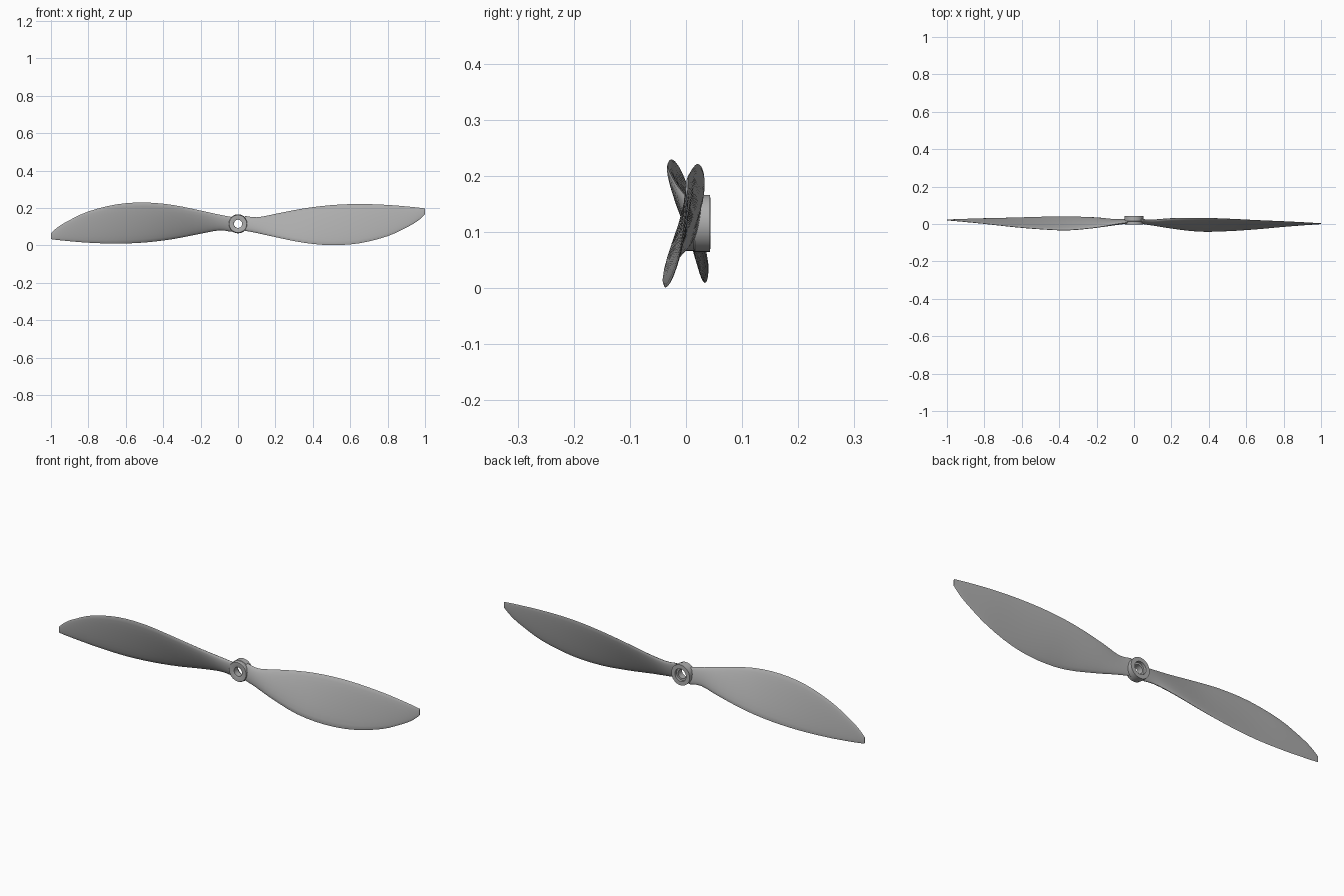
import bpy, bmesh, math

if "Cube" in bpy.data.objects:
    bpy.data.objects.remove(bpy.data.objects["Cube"])

CZ = 0.115          # height of the hub axis
TILT = -0.01        # slight yaw of the whole propeller

grey = bpy.data.materials.new("dark_grey")
grey.diffuse_color = (0.42, 0.42, 0.42, 1)
grey.use_nodes = True
grey.node_tree.nodes["Principled BSDF"].inputs["Base Color"].default_value = grey.diffuse_color

# Blade stations: x, lower edge z, y, upper edge z, y, thickness
STATIONS = [
    (0.036, 0.078, 0.008, 0.158, 0.024, 0.020),
    (0.10, 0.066, -0.002, 0.150, 0.022, 0.023),
    (0.20, 0.044, -0.020, 0.168, 0.032, 0.022),
    (0.35, 0.014, -0.036, 0.197, 0.036, 0.020),
    (0.50, 0.001, -0.032, 0.215, 0.033, 0.018),
    (0.65, 0.011, -0.021, 0.221, 0.027, 0.015),
    (0.80, 0.049, -0.006, 0.216, 0.022, 0.012),
    (0.90, 0.095, 0.003, 0.208, 0.018, 0.009),
    (0.96, 0.130, 0.008, 0.202, 0.015, 0.007),
    (1.00, 0.165, 0.011, 0.197, 0.013, 0.004),
]


def catmull(p0, p1, p2, p3, t):
    return [0.5 * (2*b + (c - a)*t + (2*a - 5*b + 4*c - d)*t*t + (3*b - a - 3*c + d)*t**3)
            for a, b, c, d in zip(p0, p1, p2, p3)]


def refine(st, sub=3):
    out = []
    last = len(st) - 1
    for i in range(last):
        ps = [st[max(0, min(last, i + k))] for k in (-1, 0, 1, 2)]
        out += [catmull(*ps, k / sub) for k in range(sub)]
    return out + [list(st[-1])]


def finish(name, bm, angle):
    bmesh.ops.recalc_face_normals(bm, faces=bm.faces)
    me = bpy.data.meshes.new(name)
    bm.to_mesh(me)
    bm.free()
    me.materials.append(grey)
    ob = bpy.data.objects.new(name, me)
    bpy.context.collection.objects.link(ob)
    ob.rotation_euler.z = TILT
    bpy.ops.object.select_all(action='DESELECT')
    ob.select_set(True)
    bpy.context.view_layer.objects.active = ob
    bpy.ops.object.shade_smooth_by_angle(angle=math.radians(angle))
    return ob


def blade(name, side):
    bm = bmesh.new()
    n = 20
    rings = []
    for x, zb, yb, zt, yt, th in refine(STATIONS):
        dy, dz = yt - yb, zt - zb
        length = math.hypot(dy, dz)
        ny, nz = -dz / length, dy / length      # normal toward the front
        ring = []
        for k in range(n):
            a = 2 * math.pi * k / n
            u = (1 - math.cos(a)) / 2
            h = math.sin(a) * th * (0.58 if math.sin(a) > 0 else 0.42)
            y = yb + dy * u + ny * h
            z = zb + dz * u + nz * h - CZ
            # the second blade is the first turned half way round the axis
            ring.append(bm.verts.new((side * x, y, CZ + side * z)))
        rings.append(ring)
    for r, s in zip(rings, rings[1:]):
        for k in range(n):
            j = (k + 1) % n
            bm.faces.new((r[k], r[j], s[j], s[k]))
    bm.faces.new(rings[0])
    bm.faces.new(rings[-1])
    return finish(name, bm, 50)


# Two twisted blades
blade("right_blade", 1)
blade("left_blade", -1)

# Lathed hub with through hole and a wider recess at the back: radius, y
profile = [(0.022, 0.0), (0.034, -0.003), (0.047, -0.003), (0.049, 0.0), (0.049, 0.014),
           (0.051, 0.016), (0.051, 0.043), (0.031, 0.043), (0.031, 0.030), (0.022, 0.030)]
bm = bmesh.new()
seg = 32
cols = []
for i in range(seg):
    a = 2 * math.pi * i / seg
    cols.append([bm.verts.new((r * math.cos(a), y, CZ + r * math.sin(a))) for r, y in profile])
for i in range(seg):
    c, d = cols[i], cols[(i + 1) % seg]
    for k in range(len(profile)):
        j = (k + 1) % len(profile)
        bm.faces.new((c[k], c[j], d[j], d[k]))
finish("hub", bm, 30)
